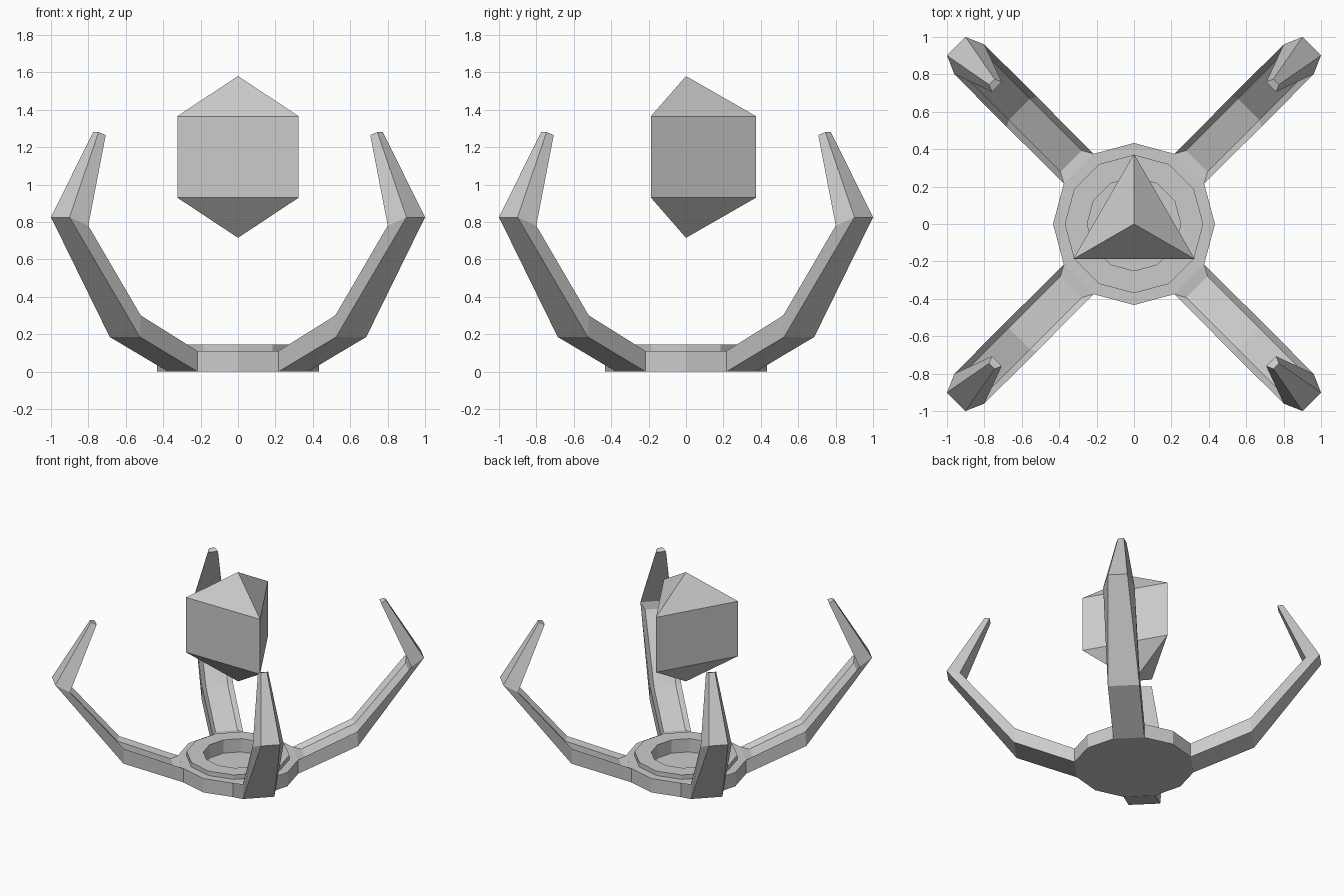
import bpy, bmesh
from math import sin, cos, pi
from mathutils import Vector

if "Cube" in bpy.data.objects:
    bpy.data.objects.remove(bpy.data.objects["Cube"])


def build(name, verts, faces):
    bm = bmesh.new()
    vs = [bm.verts.new(v) for v in verts]
    for f in faces:
        bm.faces.new([vs[i] for i in f])
    bmesh.ops.recalc_face_normals(bm, faces=bm.faces)
    me = bpy.data.meshes.new(name)
    bm.to_mesh(me)
    bm.free()
    ob = bpy.data.objects.new(name, me)
    bpy.context.collection.objects.link(ob)
    return ob


def lathe(name, profile, n, start=0.0):
    """Stacked n-gon rings from (radius, z) pairs, capped at both ends; radius 0 gives an apex."""
    verts, rings, faces = [], [], []
    for r, z in profile:
        count = n if r else 1
        rings.append([len(verts) + i % count for i in range(n)])
        for i in range(count):
            a = start + 2 * pi * i / n
            verts.append((r * cos(a), r * sin(a), z))
    for lo, hi in zip(rings, rings[1:]):
        for i in range(n):
            j = (i + 1) % n
            faces.append(list(dict.fromkeys([lo[i], lo[j], hi[j], hi[i]])))
    for ring in (rings[0], rings[-1]):
        if len(set(ring)) > 2:
            faces.append(ring)
    return build(name, verts, faces)


# Stepped twelve-sided base with a recessed centre
lathe("base", [(0.433, 0), (0.433, 0.11), (0.37, 0.11), (0.37, 0.145),
               (0.25, 0.145), (0.25, 0.04)], 12)

# Floating three-sided crystal
lathe("crystal", [(0, 0.715), (0.375, 0.93), (0.375, 1.365), (0, 1.58)], 3, pi / 2)

# Arm stations as (distance from centre, height, half width)
outer = [(0.418, 0, 0.112), (0.856, 0.185, 0.114), (1.344, 0.825, 0.07), (1.075, 1.28, 0.021)]
inner = [(0.418, 0.11, 0.112), (0.849, 0.30, 0.114), (1.245, 0.78, 0.113), (1.037, 1.265, 0.037)]
groove = [(0.476, 0.103, 0.08), (0.867, 0.276, 0.08), (1.236, 0.722, 0.08)]


def arm(name, angle):
    out = Vector((cos(angle), sin(angle), 0))
    side = Vector((-sin(angle), cos(angle), 0))
    verts = []
    for r, z, h in outer + inner + groove:
        for s in (-1, 1):
            verts.append(out * r + side * h * s + Vector((0, 0, z)))
    O, I, G = 0, 8, 16     # first index of outer, inner and groove pairs

    def strip(a, b):
        return [a, a + 1, b + 1, b]

    faces = [strip(O, I), strip(O + 6, I + 6)]          # end caps
    for k in (0, 2, 4):
        faces.append(strip(O + k, O + k + 2))           # outer face
        for s in (0, 1):                                # flanks
            faces.append([O + k + s, O + k + 2 + s, I + k + 2 + s, I + k + s])
    for k in (0, 2):                                    # groove floor and walls
        faces.append(strip(G + k, G + k + 2))
        for s in (0, 1):
            faces.append([I + k + s, I + k + 2 + s, G + k + 2 + s, G + k + s])
    faces += [strip(I, G), strip(I + 4, G + 4), strip(I + 4, I + 6)]
    build(name, verts, faces)


# Four claw arms on the diagonals
for i, label in enumerate(["back_right", "back_left", "front_left", "front_right"]):
    arm(label + "_arm", pi / 4 + i * pi / 2)
